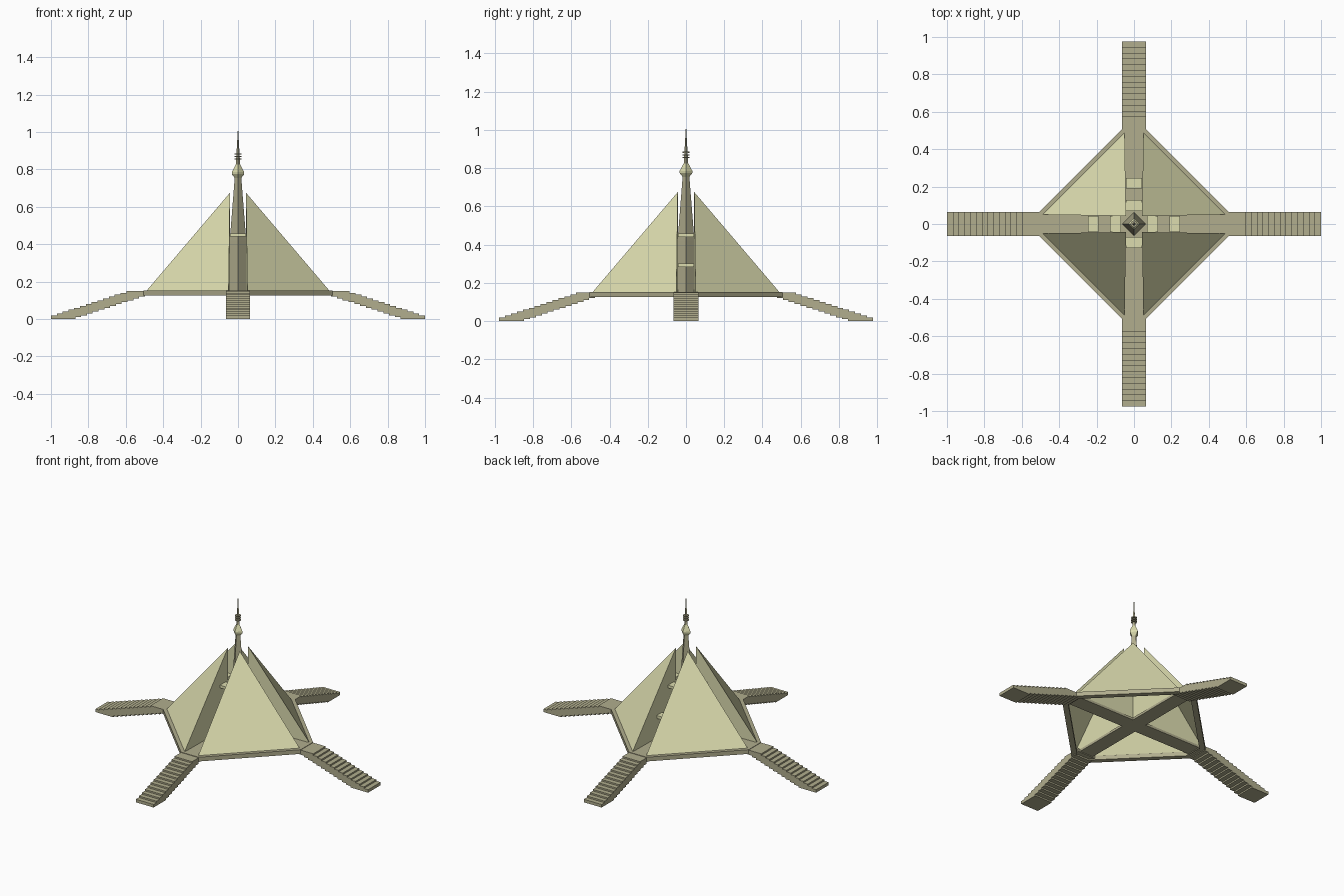
import bpy, bmesh
from math import radians, cos, sin, pi
from mathutils import Matrix, Vector

if "Cube" in bpy.data.objects:
    bpy.data.objects.remove(bpy.data.objects["Cube"])


def material(name, rgb):
    m = bpy.data.materials.new(name)
    m.diffuse_color = (*rgb, 1)
    m.use_nodes = True
    m.node_tree.nodes["Principled BSDF"].inputs["Base Color"].default_value = m.diffuse_color
    return m


PALE = material("pale_stone", (0.72, 0.72, 0.43))
STONE = material("stone", (0.44, 0.42, 0.27))


def finish(name, bm, mat):
    bmesh.ops.recalc_face_normals(bm, faces=bm.faces)
    me = bpy.data.meshes.new(name)
    bm.to_mesh(me)
    bm.free()
    me.materials.append(mat)
    ob = bpy.data.objects.new(name, me)
    bpy.context.collection.objects.link(ob)
    return ob


def add_box(bm, lo, hi):
    lo, hi = Vector(lo), Vector(hi)
    m = Matrix.Translation((lo + hi) / 2) @ Matrix.Diagonal((*(hi - lo), 1))
    bmesh.ops.create_cube(bm, size=1, matrix=m)


def lathe(name, profile, sides, mat):
    bm = bmesh.new()
    rings = [[bm.verts.new((r * cos(2 * pi * k / sides), r * sin(2 * pi * k / sides), z))
              for k in range(sides)] for r, z in profile]
    for a, b in zip(rings, rings[1:]):
        for k in range(sides):
            n = (k + 1) % sides
            bm.faces.new((a[k], a[n], b[n], b[k]))
    bm.faces.new(rings[0])
    bm.faces.new(rings[-1])
    return finish(name, bm, mat)


# Pyramid quarters: open-bottomed shells with a sloped face and two upright walls
G = 0.043
for i in range(4):
    bm = bmesh.new()
    apex, corner, px, py = [bm.verts.new(p) for p in (
        (G, G, 0.675), (G, G, 0.15), (0.49, 0.05, 0.15), (0.05, 0.49, 0.15))]
    bm.faces.new((apex, px, py))
    bm.faces.new((apex, corner, px))
    bm.faces.new((apex, py, corner))
    bmesh.ops.rotate(bm, verts=bm.verts, matrix=Matrix.Rotation(i * pi / 2, 3, 'Z'))
    finish(f"pyramid_quarter_{i + 1}", bm, PALE)

# Platform rim: diamond ring with clipped corners
bm = bmesh.new()


def outline(a, b, z):
    return [bm.verts.new((x, y, z)) for x, y in (
        (a, -b), (a, b), (b, a), (-b, a), (-a, b), (-a, -b), (-b, -a), (b, -a))]


loops = [outline(0.505, 0.065, 0.125), outline(0.505, 0.065, 0.153),
         outline(0.475, 0.047, 0.153), outline(0.475, 0.047, 0.125)]
for k in range(4):
    a, b = loops[k], loops[(k + 1) % 4]
    for j in range(8):
        n = (j + 1) % 8
        bm.faces.new((a[j], a[n], b[n], b[j]))
finish("platform_rim", bm, STONE)

# Crossing walkways between the quarters
bm = bmesh.new()
add_box(bm, (-0.49, -0.05, 0.135), (0.49, 0.05, 0.151))
add_box(bm, (-0.05, -0.49, 0.135), (0.05, 0.49, 0.151))
finish("walkways", bm, STONE)

# Four flights of overlapping slab steps
STEPS = 14
for i in range(4):
    bm = bmesh.new()
    reach = 1.0 if i % 2 == 0 else 0.977
    for s in range(STEPS):
        x = reach - 0.13 - 0.031 * (STEPS - 1 - s)
        z = 0.13 * (1 - s / (STEPS - 1))
        add_box(bm, (x, -0.065, z), (x + 0.13, 0.065, z + 0.02))
    bmesh.ops.rotate(bm, verts=bm.verts, matrix=Matrix.Rotation(i * pi / 2, 3, 'Z'))
    finish(f"stairs_{i + 1}", bm, STONE)

# Small bridges joining neighbouring quarters (the front corridor has only the upper one)
for i in range(4):
    bm = bmesh.new()
    add_box(bm, (0.07, -G, 0.44), (0.128, G, 0.458))
    if i != 3:
        add_box(bm, (0.19, -G, 0.282), (0.245, G, 0.302))
    bmesh.ops.rotate(bm, verts=bm.verts, matrix=Matrix.Rotation(i * pi / 2, 3, 'Z'))
    finish(f"bridges_{i + 1}", bm, PALE)

# Central four-sided spire with finial, rings and needle
lathe("spire", [(0.062, 0.15), (0.044, 0.42), (0.017, 0.762)], 4, STONE)
lathe("finial", [(0.018, 0.755), (0.033, 0.774), (0.033, 0.786), (0.012, 0.825)], 4, PALE)
lathe("needle", [(0.012, 0.82), (0.009, 0.87), (0.001, 1.01)], 4, STONE)
for i in range(3):
    z = 0.852 + i * 0.014
    lathe(f"spire_ring_{i + 1}", [(0.018, z), (0.018, z + 0.006)], 8, STONE)
